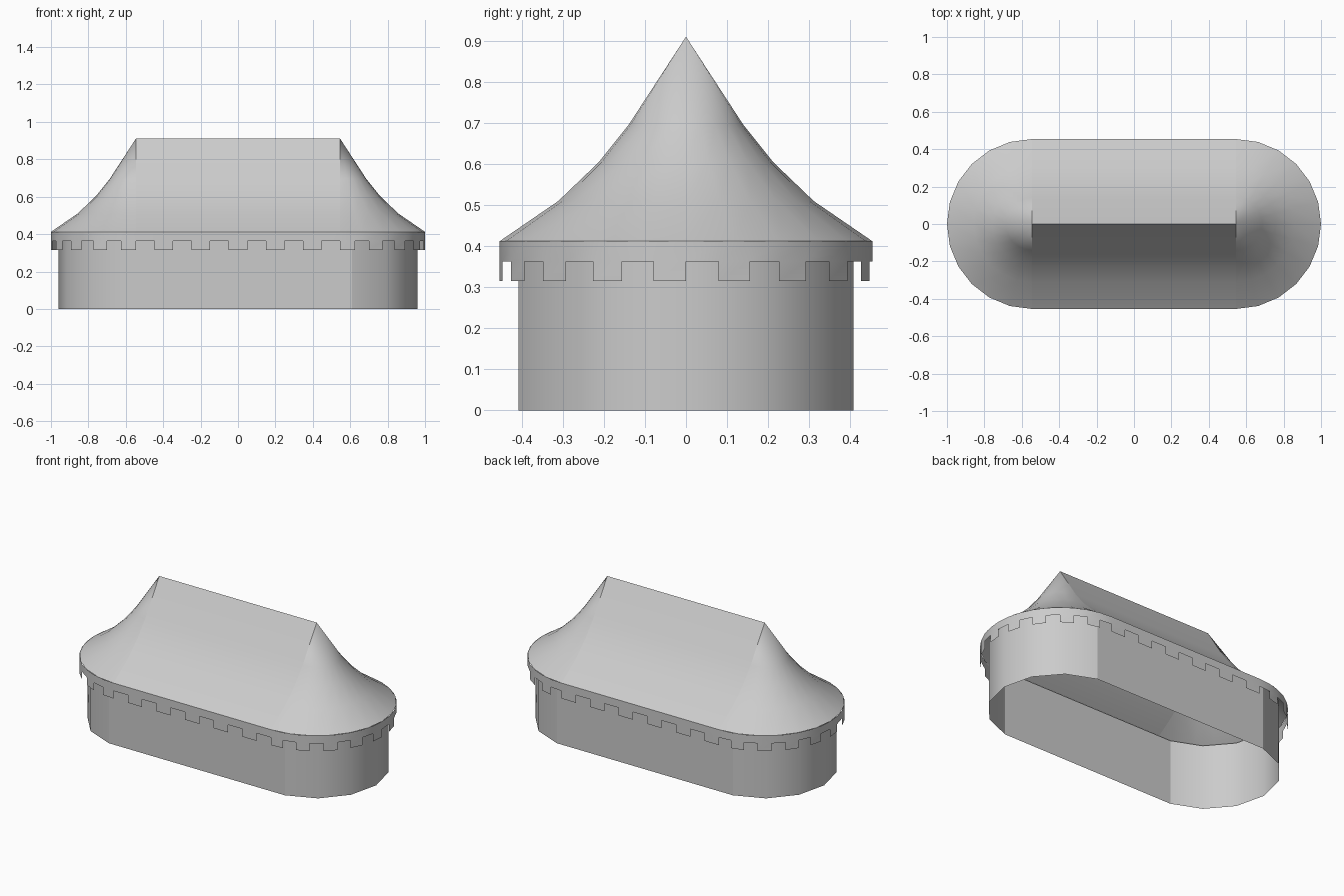
import bpy, bmesh
from math import radians, cos, sin

if "Cube" in bpy.data.objects:
    bpy.data.objects.remove(bpy.data.objects["Cube"])

HALF = 0.546   # half length of the straight sides
EAVE_R = 0.454


def stadium(r, z, n, inset=0.0):
    """Counter-clockwise stadium outline; inset shifts the arc ends (degrees)."""
    pts = []
    for side in (1, -1):
        for i in range(n + 1):
            a = radians(-90 + inset + (180 - 2 * inset) * i / n)
            pts.append((side * (HALF + r * cos(a)), side * r * sin(a), z))
    return pts


def loft(name, rings, keep=lambda row, col: True, sharp_cols=(), angle=radians(30)):
    bm = bmesh.new()
    rows = [[bm.verts.new(p) for p in ring] for ring in rings]
    n = len(rows[0])
    for k in range(len(rows) - 1):
        for i in range(n):
            if keep(k, i):
                j = (i + 1) % n
                bm.faces.new((rows[k][i], rows[k][j], rows[k + 1][j], rows[k + 1][i]))
        for e in bm.edges:
            if any(e.verts[0] in (rows[k][c], rows[k + 1][c]) and
                   e.verts[1] in (rows[k][c], rows[k + 1][c]) for c in sharp_cols):
                e.smooth = False
    bmesh.ops.remove_doubles(bm, verts=bm.verts[:], dist=1e-5)
    bmesh.ops.delete(bm, geom=[v for v in bm.verts if not v.link_faces], context='VERTS')
    for f in bm.faces:
        f.smooth = True
    for e in bm.edges:
        if len(e.link_faces) == 2 and e.calc_face_angle(0) > angle:
            e.smooth = False
    me = bpy.data.meshes.new(name)
    bm.to_mesh(me)
    bm.free()
    ob = bpy.data.objects.new(name, me)
    bpy.context.collection.objects.link(ob)
    return ob


# Tent wall: open tube with coarse rounded ends
loft("tent_wall", [stadium(0.413, z, 6, 9) for z in (0, 0.412)],
     sharp_cols=(0, 6, 7, 13))

# Swept roof rising from the eave to a straight ridge
profile = [(EAVE_R, 0.412), (0.311, 0.51), (0.213, 0.604), (0.14, 0.695), (0, 0.91)]
loft("tent_roof", [stadium(r, z, 12) for r, z in profile],
     sharp_cols=(0, 12, 13, 25))

# Valance: continuous band with alternating hanging tabs below
def outline(z):
    arc = stadium(EAVE_R, z, 18)
    pts = []
    for h in (0, 19):
        pts += arc[h:h + 19]
        s = 1 if h == 0 else -1
        pts += [(s * (HALF - 2 * HALF * i / 11), s * EAVE_R, z) for i in range(1, 11)]
    return pts


loft("valance", [outline(z) for z in (0.315, 0.363, 0.412)],
     keep=lambda row, col: row == 1 or col % 2 == 0)
